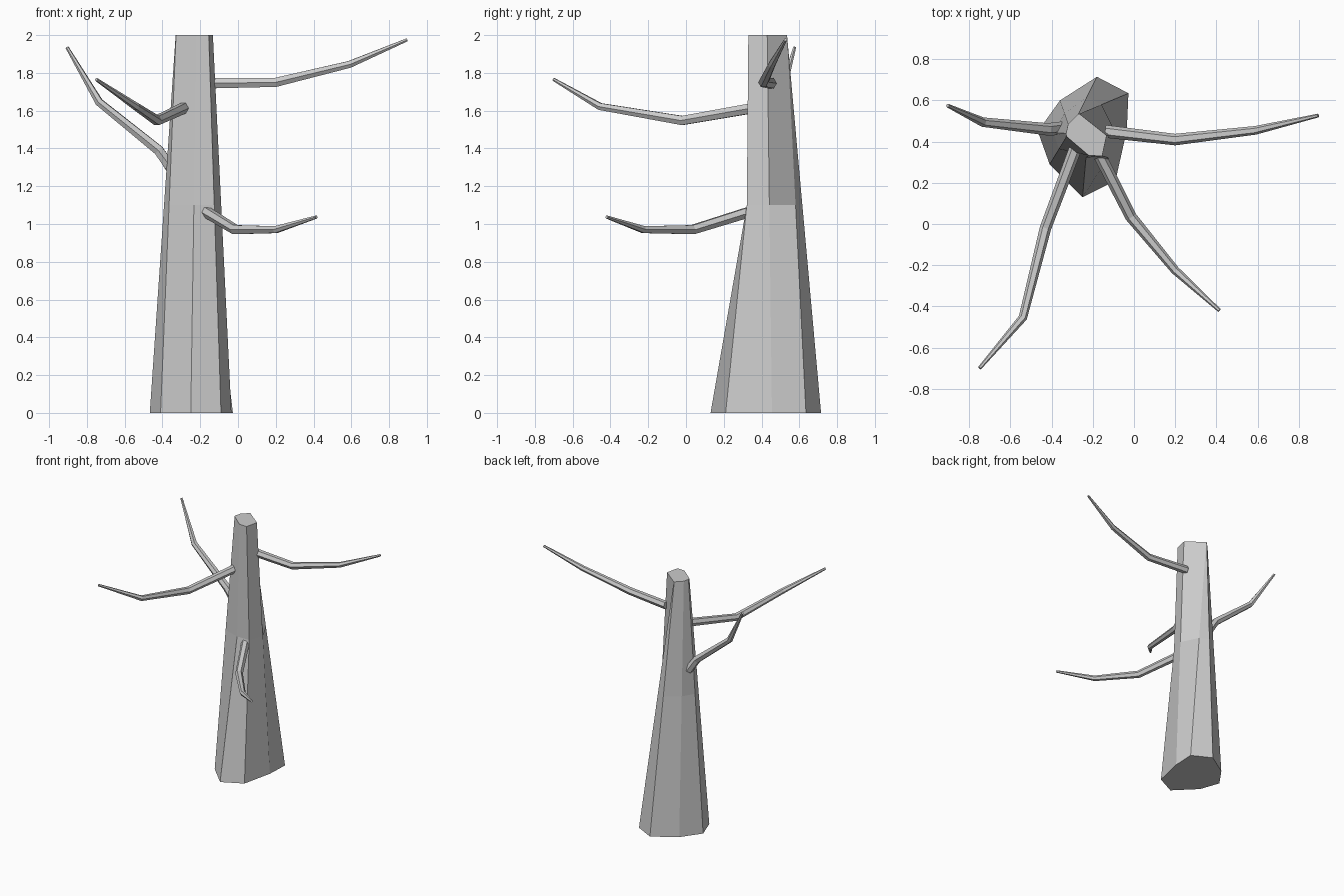
import bpy, bmesh
from math import cos, sin, pi
from mathutils import Vector

if "Cube" in bpy.data.objects:
    bpy.data.objects.remove(bpy.data.objects["Cube"])


def finish(name, bm):
    bmesh.ops.remove_doubles(bm, verts=bm.verts[:], dist=0.0005)
    bmesh.ops.recalc_face_normals(bm, faces=bm.faces[:])
    me = bpy.data.meshes.new(name)
    bm.to_mesh(me)
    bm.free()
    ob = bpy.data.objects.new(name, me)
    bpy.context.collection.objects.link(ob)
    return ob


def loft(name, rings):
    bm = bmesh.new()
    rows = [[bm.verts.new(p) for p in r] for r in rings]
    n = len(rows[0])
    for a, b in zip(rows, rows[1:]):
        for i in range(n):
            j = (i + 1) % n
            bm.faces.new((a[i], a[j], b[j], b[i]))
    bm.faces.new(rows[0][::-1])
    bm.faces.new(rows[-1])
    return finish(name, bm)


# trunk: irregular octagon narrowing to a smaller top, front bends at mid height
base = [(-.25, .13), (-.09, .21), (-.035, .455), (-.027, .635),
        (-.18, .715), (-.36, .60), (-.467, .45), (-.41, .29)]
top = [(-.22, .333), (-.155, .33), (-.133, .43), (-.265, .535),
       (-.27, .535), (-.32, .485), (-.33, .44), (-.328, .425)]
H = 1.1
mid = []
for i, (a, b) in enumerate(zip(base, top)):
    p = Vector(a).lerp(Vector(b), H / 2)
    if i in (0, 1):
        p.y = .322
    mid.append((p.x, p.y))
loft("trunk", [[(x, y, z) for x, y in ring]
               for ring, z in ((base, 0), (mid, H), (top, 2))])


# branches: tapered six-sided tubes along bent paths
def branch(name, pts, radii, sides=6):
    pts = [Vector(p) for p in pts]
    rings = []
    for i, (p, r) in enumerate(zip(pts, radii)):
        t = (pts[min(i + 1, len(pts) - 1)] - pts[max(i - 1, 0)]).normalized()
        u = t.cross(Vector((0, 0, 1))).normalized()
        v = u.cross(t)
        rings.append([p + (u * cos(k * 2 * pi / sides) + v * sin(k * 2 * pi / sides)) * r
                      for k in range(sides)])
    loft(name, rings)


taper = (.031, .028, .021, .009)
branch("right_branch", [(-.14, .45, 1.745), (.2, .41, 1.75),
                        (.59, .455, 1.845), (.895, .527, 1.975)], taper)
branch("front_right_branch", [(-.17, .34, 1.065), (-.015, .035, .97),
                              (.2, -.225, .97), (.415, -.42, 1.037)], taper)
branch("front_left_branch", [(-.285, .365, 1.615), (-.43, -.02, 1.548),
                             (-.54, -.455, 1.622), (-.75, -.70, 1.765)], taper)
branch("left_branch", [(-.35, .465, 1.29), (-.42, .46, 1.39),
                       (-.735, .495, 1.645), (-.905, .575, 1.935)],
       (.033, .03, .023, .009))
